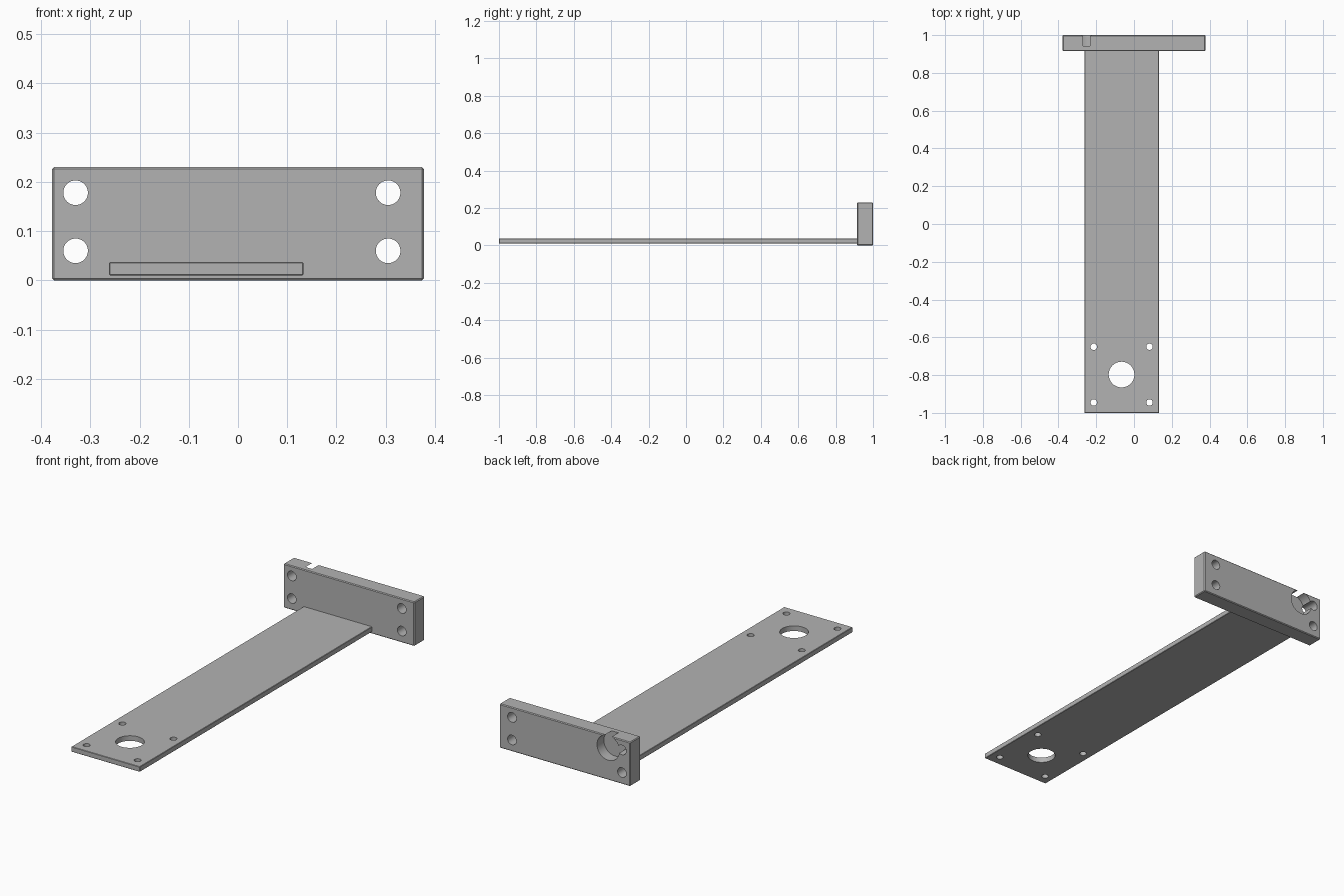
import bpy
import math

cube = bpy.data.objects.get("Cube")
if cube:
    bpy.data.objects.remove(cube, do_unlink=True)

grey = bpy.data.materials.new("plain grey")
grey.use_nodes = True
GREY = (0.45, 0.45, 0.45, 1)
grey.diffuse_color = GREY
grey.node_tree.nodes["Principled BSDF"].inputs["Base Color"].default_value = GREY


def apply_modifier(obj, mod):
    bpy.context.view_layer.objects.active = obj
    bpy.ops.object.modifier_apply(modifier=mod.name)


def bevelled_box(name, low, high, bevel):
    """Box between two corners with finely chamfered edges."""
    bpy.ops.mesh.primitive_cube_add(size=1)
    obj = bpy.context.object
    obj.name = name
    obj.location = [(a + b) / 2 for a, b in zip(low, high)]
    obj.scale = [b - a for a, b in zip(low, high)]
    bpy.ops.object.transform_apply(location=True, scale=True)
    obj.data.materials.append(grey)
    mod = obj.modifiers.new("chamfer", "BEVEL")
    mod.width = bevel
    mod.segments = 1
    apply_modifier(obj, mod)
    return obj


def drill(obj, centre, radius, depth, along_y=False):
    """Cut a round hole along z, or along y."""
    tilt = math.pi / 2 if along_y else 0
    bpy.ops.mesh.primitive_cylinder_add(
        vertices=48, radius=radius, depth=depth,
        location=centre, rotation=(tilt, 0, 0))
    cutter = bpy.context.object
    cutter.hide_render = True
    cutter.data.materials.append(grey)
    mod = obj.modifiers.new("hole", "BOOLEAN")
    mod.operation = "DIFFERENCE"
    mod.solver = "EXACT"
    mod.object = cutter
    apply_modifier(obj, mod)
    bpy.data.objects.remove(cutter, do_unlink=True)


def finish(obj):
    bpy.ops.object.select_all(action="DESELECT")
    obj.select_set(True)
    bpy.context.view_layer.objects.active = obj
    bpy.ops.object.shade_smooth_by_angle(angle=math.radians(25))


# Upright mounting block with four bolt holes
block = bevelled_box("mounting_block", (-0.378, 0.915, 0), (0.378, 1, 0.23), 0.004)
for x in (-0.33, 0.305):
    for z in (0.06, 0.178):
        drill(block, (x, 0.95, z), 0.025, 0.3, along_y=True)

# Round blind pocket in the back that breaks out through the top
drill(block, (-0.251, 1.043, 0.168), 0.065, 0.2, along_y=True)
finish(block)

# Long flat arm with a large hole and four screw holes near its free end
arm = bevelled_box("flat_arm", (-0.262, -1, 0.01), (0.133, 0.925, 0.037), 0.002)
drill(arm, (-0.066, -0.797, 0.02), 0.068, 0.2)
for x in (-0.213, 0.082):
    for y in (-0.945, -0.65):
        drill(arm, (x, y, 0.02), 0.017, 0.2)
finish(arm)
